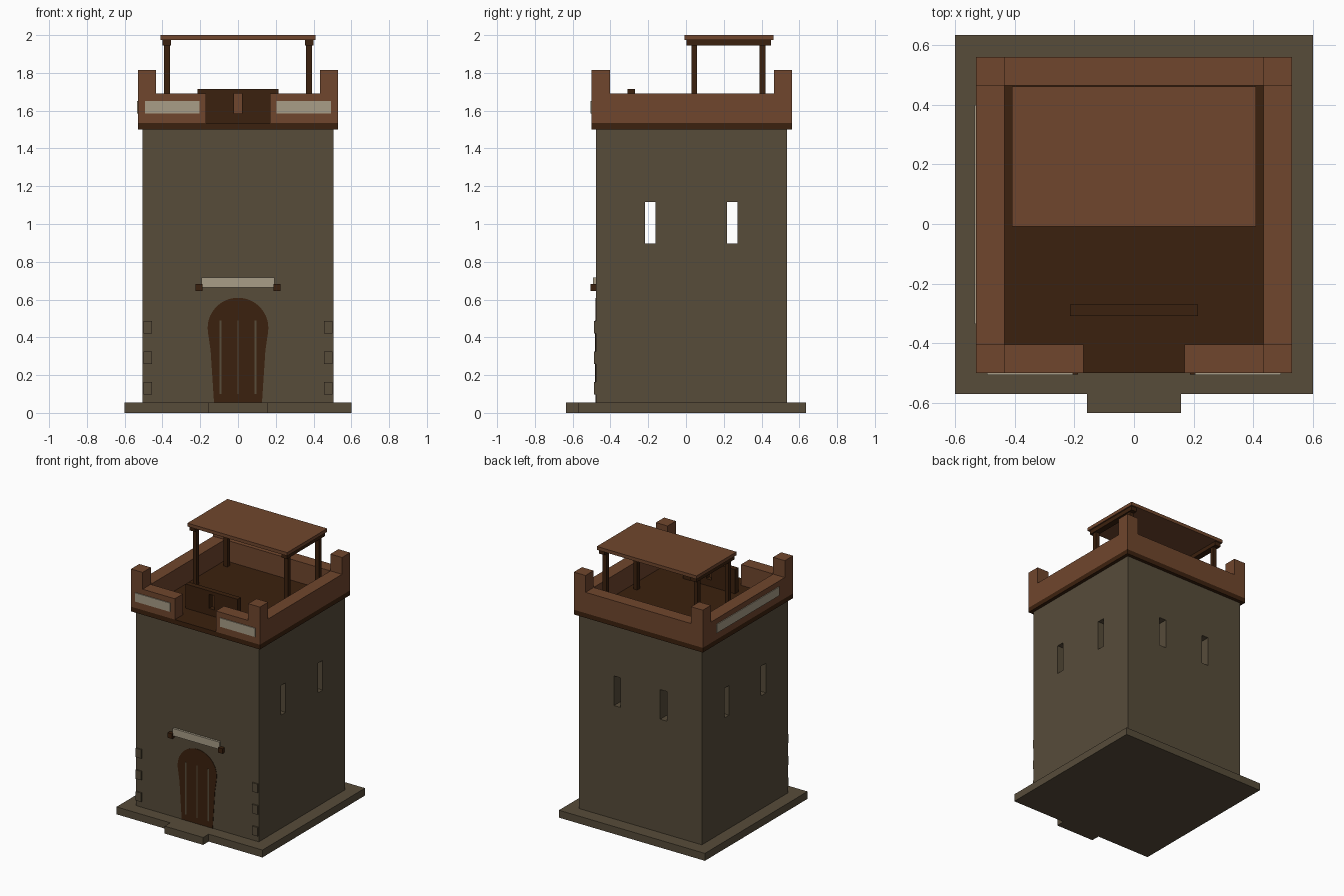
import bpy, bmesh, math

if "Cube" in bpy.data.objects:
    bpy.data.objects.remove(bpy.data.objects["Cube"])

def mat(name, r, g, b):
    m = bpy.data.materials.new(name)
    m.diffuse_color = (r, g, b, 1)
    m.use_nodes = True
    m.node_tree.nodes["Principled BSDF"].inputs["Base Color"].default_value = m.diffuse_color
    return m

STONE = mat("grey_brown_stone", 0.095, 0.072, 0.042)
BROWN = mat("red_brown_wood", 0.162, 0.061, 0.026)
DARK = mat("dark_wood", 0.044, 0.0150, 0.0044)
CREAM = mat("cream_plate", 0.392, 0.337, 0.242)

def add(name, bm, material):
    bmesh.ops.recalc_face_normals(bm, faces=bm.faces)
    me = bpy.data.meshes.new(name)
    bm.to_mesh(me)
    bm.free()
    ob = bpy.data.objects.new(name, me)
    bpy.context.collection.objects.link(ob)
    if material:
        me.materials.append(material)
    return ob

def box(name, x, y, z, material):
    """Box from (min, max) ranges."""
    bm = bmesh.new()
    bmesh.ops.create_cube(bm, size=1)
    for v in bm.verts:
        v.co = [r[0] if c < 0 else r[1] for c, r in zip(v.co, (x, y, z))]
    return add(name, bm, material)

def pair(name, x, y, z, material):
    """Two boxes mirrored across x = 0."""
    box(name + "_right", x, y, z, material)
    box(name + "_left", (-x[1], -x[0]), y, z, material)

def cut(target, x, y, z):
    c = box(target.name + "_cutter", x, y, z, None)
    c.hide_render = True
    c.hide_viewport = True
    m = target.modifiers.new("opening", 'BOOLEAN')
    m.operation = 'DIFFERENCE'
    m.solver = 'EXACT'
    m.object = c

# Base slab and door step
box("base_slab", (-0.6, 0.6), (-0.57, 0.635), (0, 0.055), STONE)
box("door_step", (-0.158, 0.158), (-0.635, -0.57), (0, 0.055), STONE)

# Tower body with slit windows
tower = box("tower_body", (-0.505, 0.505), (-0.477, 0.535), (0.055, 1.5), STONE)
for y0, y1 in ((-0.217, -0.162), (0.217, 0.272)):
    cut(tower, (-0.7, 0.7), (y0, y1), (0.897, 1.117))
for x in (-0.19, 0.19):
    cut(tower, (x - 0.0275, x + 0.0275), (0.38, 0.7), (0.897, 1.117))

# Corner stones on the front
for i, z in enumerate((0.098, 0.259, 0.42)):
    pair(f"corner_stone_{i}", (0.456, 0.501), (-0.487, -0.47), (z, z + 0.066), STONE)

# Keyhole-shaped door
half = [(0.127, 0.055), (0.145, 0.33), (0.152, 0.38)]
arc = [(0.161 * math.cos(math.radians(a)), 0.449 + 0.161 * math.sin(math.radians(a)))
       for a in range(-12, 193, 12)]
outline = half + arc + [(-x, z) for x, z in reversed(half)]
bm = bmesh.new()
face = bm.faces.new([bm.verts.new((x, -0.476, z)) for x, z in outline])
ext = bmesh.ops.extrude_face_region(bm, geom=[face])
for v in ext["geom"]:
    if isinstance(v, bmesh.types.BMVert):
        v.co.y = -0.480
add("door", bm, DARK)
for n, x, w in (("left", -0.093, 0.006), ("middle", 0, 0.003), ("right", 0.093, 0.006)):
    box("door_groove_" + n, (x - w, x + w), (-0.4815, -0.476), (0.1, 0.488), STONE)

# Plate over the door with end brackets
box("door_plate", (-0.192, 0.192), (-0.493, -0.47), (0.664, 0.718), CREAM)
pair("plate_bracket", (0.188, 0.225), (-0.505, -0.47), (0.645, 0.682), DARK)

# Roof deck and parapet
box("deck", (-0.53, 0.53), (-0.5, 0.56), (1.5, 1.535), DARK)
PZ = (1.535, 1.69)
pair("side_parapet", (0.434, 0.53), (-0.403, 0.465), PZ, BROWN)
box("back_parapet", (-0.434, 0.434), (0.465, 0.56), PZ, BROWN)
pair("front_parapet", (0.169, 0.434), (-0.5, -0.405), PZ, BROWN)
pair("front_corner_post", (0.434, 0.53), (-0.5, -0.403), (1.535, 1.815), BROWN)
pair("back_corner_post", (0.434, 0.53), (0.465, 0.56), (1.535, 1.815), BROWN)

# Cream inlays on the parapet
pair("front_inlay", (0.205, 0.493), (-0.506, -0.498), (1.585, 1.65), CREAM)
box("left_inlay", (-0.536, -0.528), (-0.335, 0.4), (1.585, 1.65), CREAM)

# Shield board with a viewing slot
board = box("shield_board", (-0.214, 0.214), (-0.309, -0.27), (1.535, 1.715), DARK)
cut(board, (-0.022, 0.022), (-0.4, -0.2), (1.585, 1.69))

# Canopy: posts, beams, roof
for n, y0 in (("front", 0.028), ("back", 0.39)):
    pair(f"{n}_canopy_post", (0.36, 0.391), (y0, y0 + 0.031), (1.535, 1.945), DARK)
pair("canopy_beam", (0.354, 0.4), (0.003, 0.45), (1.945, 1.975), DARK)
box("canopy_roof", (-0.41, 0.41), (-0.008, 0.462), (1.975, 2.0), BROWN)
